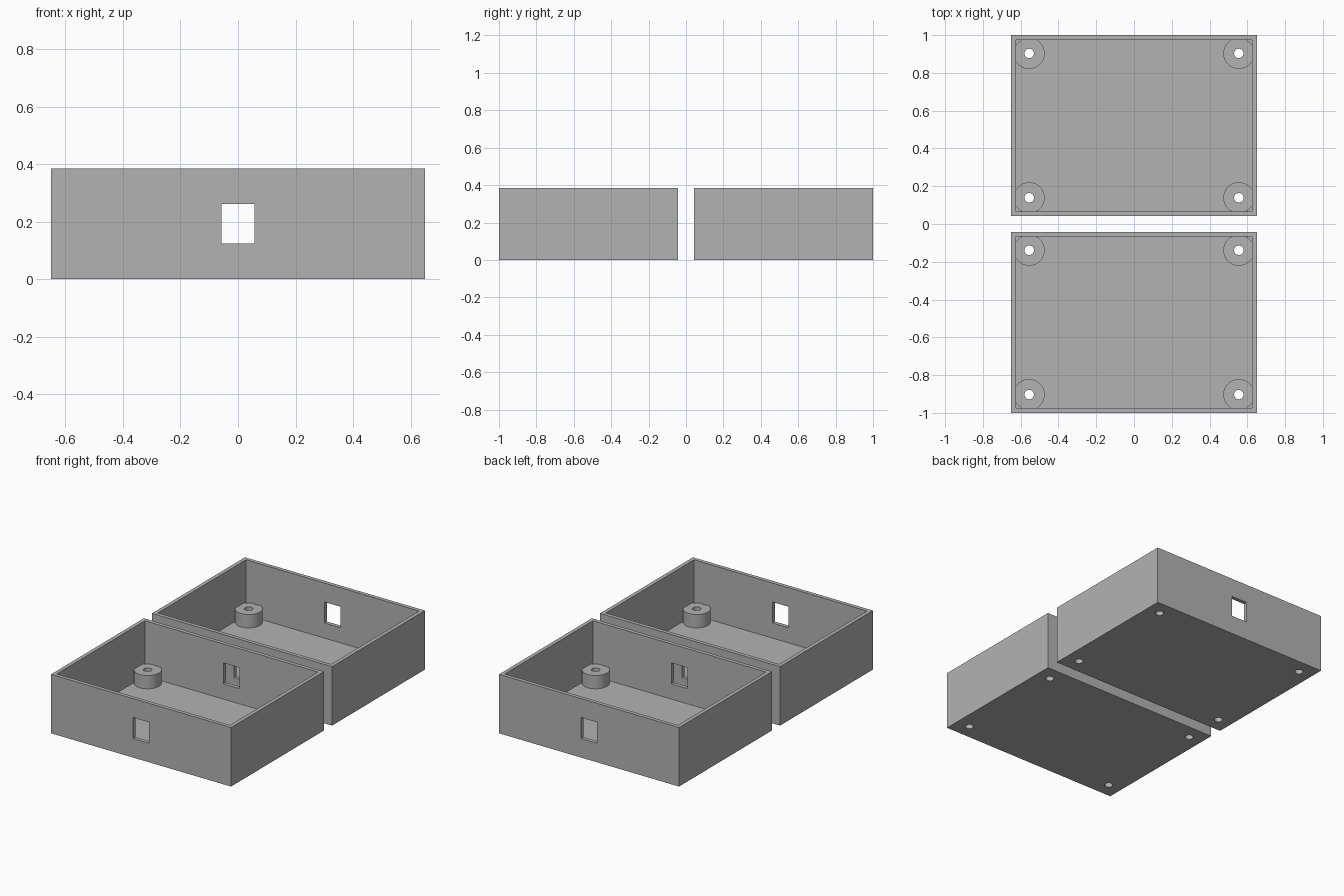
import bpy

if "Cube" in bpy.data.objects:
    bpy.data.objects.remove(bpy.data.objects["Cube"])

HALF_X, GAP, OUT_Y, HEIGHT, WALL = 0.65, 0.042, 1.0, 0.385, 0.025
MID_Y = (GAP + OUT_Y) / 2
HALF_Y = (OUT_Y - GAP) / 2
POST_X, POST_Y, POST_R, HOLE_R, POST_TOP = 0.555, 0.382, 0.082, 0.025, 0.112

grey = bpy.data.materials.new("grey plastic")
grey.diffuse_color = (0.45, 0.45, 0.45, 1)
grey.use_nodes = True
grey.node_tree.nodes["Principled BSDF"].inputs["Base Color"].default_value = grey.diffuse_color


def block(name, x, y, z):
    """Box from (min, max) pairs."""
    bpy.ops.mesh.primitive_cube_add(size=1, location=[sum(p) / 2 for p in (x, y, z)])
    ob = bpy.context.object
    ob.name = name
    ob.scale = [p[1] - p[0] for p in (x, y, z)]
    bpy.ops.object.transform_apply(location=True, rotation=False, scale=True)
    ob.data.materials.append(grey)
    return ob


def rod(name, x, y, r, z0, z1):
    bpy.ops.mesh.primitive_cylinder_add(vertices=64, radius=r, depth=z1 - z0,
                                        location=(x, y, (z0 + z1) / 2))
    ob = bpy.context.object
    ob.name = name
    bpy.ops.object.transform_apply(location=True, rotation=False, scale=True)
    ob.data.materials.append(grey)
    return ob


def combine(target, tool, operation):
    mod = target.modifiers.new(operation.lower(), 'BOOLEAN')
    mod.operation, mod.solver, mod.object = operation, 'EXACT', tool
    bpy.ops.object.select_all(action='DESELECT')
    bpy.context.view_layer.objects.active = target
    target.select_set(True)
    bpy.ops.object.modifier_apply(modifier=mod.name)
    bpy.data.objects.remove(tool)


for name, cy in (("front_tray", -MID_Y), ("back_tray", MID_Y)):
    # open tray
    tray = block(name, (-HALF_X, HALF_X), (cy - HALF_Y, cy + HALF_Y), (0, HEIGHT))
    inside = block("cavity_cutter", (-HALF_X + WALL, HALF_X - WALL),
                   (cy - HALF_Y + WALL, cy + HALF_Y - WALL), (WALL, HEIGHT + 0.1))
    combine(tray, inside, 'DIFFERENCE')
    # corner posts that merge into the walls, with screw holes through the floor
    corners = [(sx * POST_X, cy + sy * POST_Y) for sx in (-1, 1) for sy in (-1, 1)]
    for x, y in corners:
        combine(tray, rod("post", x, y, POST_R, WALL / 2, POST_TOP), 'UNION')
    for x, y in corners:
        combine(tray, rod("hole_cutter", x, y, HOLE_R, -0.1, 0.3), 'DIFFERENCE')
    # window through the front and back walls
    window = block("window_cutter", (-0.058, 0.058),
                   (cy - HALF_Y - 0.02, cy + HALF_Y + 0.02), (0.124, 0.261))
    combine(tray, window, 'DIFFERENCE')
    # smooth round posts, sharp box edges
    bpy.ops.object.select_all(action='DESELECT')
    bpy.context.view_layer.objects.active = tray
    tray.select_set(True)
    bpy.ops.object.shade_smooth_by_angle(angle=0.52)
